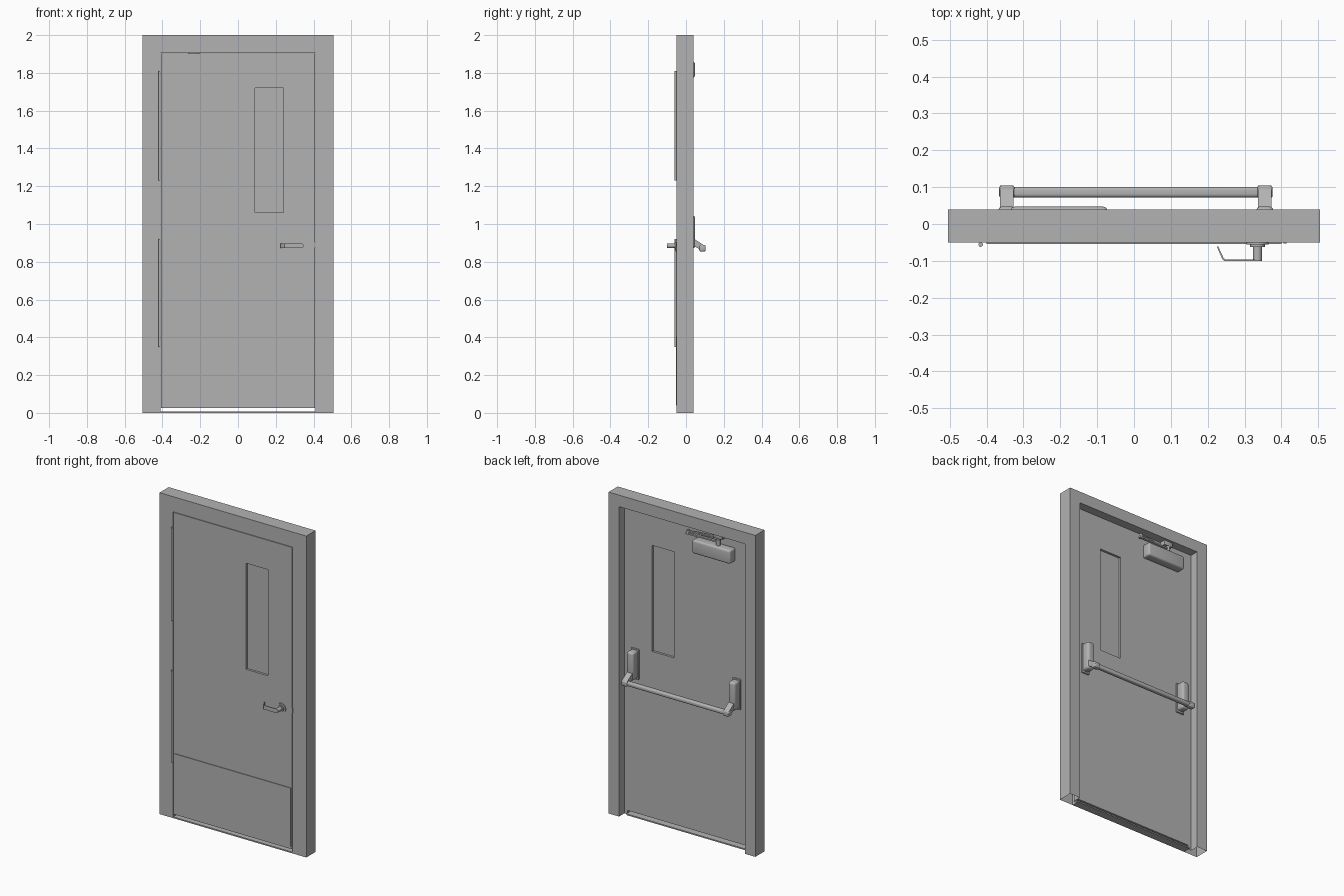
import bpy, bmesh, math
from mathutils import Vector, Matrix

if "Cube" in bpy.data.objects:
    bpy.data.objects.remove(bpy.data.objects["Cube"])

grey = bpy.data.materials.new("painted_steel_grey")
grey.diffuse_color = (0.45, 0.45, 0.45, 1)
grey.use_nodes = True
grey.node_tree.nodes["Principled BSDF"].inputs["Base Color"].default_value = grey.diffuse_color


def finish(name, bm, smooth=False):
    bmesh.ops.recalc_face_normals(bm, faces=bm.faces)
    me = bpy.data.meshes.new(name)
    bm.to_mesh(me)
    bm.free()
    ob = bpy.data.objects.new(name, me)
    bpy.context.collection.objects.link(ob)
    me.materials.append(grey)
    if smooth:
        bpy.context.view_layer.objects.active = ob
        ob.select_set(True)
        bpy.ops.object.shade_smooth_by_angle(angle=math.radians(35))
        ob.select_set(False)
    return ob


def box_mesh(x, y, z):
    """Box from (min, max) pairs."""
    bm = bmesh.new()
    bmesh.ops.create_cube(bm, size=1)
    for v in bm.verts:
        v.co = [sum(r) / 2 + c * (r[1] - r[0]) for r, c in zip((x, y, z), v.co)]
    return bm


def box(name, x, y, z, bevel=0, segments=3):
    bm = box_mesh(x, y, z)
    if bevel:
        bmesh.ops.bevel(bm, geom=bm.edges[:], offset=bevel, segments=segments,
                        profile=0.5, affect='EDGES')
    return finish(name, bm, bevel > 0)


def rod(name, a, b, r, sides=24):
    a, b = Vector(a), Vector(b)
    bm = bmesh.new()
    rot = (b - a).to_track_quat('Z', 'Y').to_matrix().to_4x4()
    bmesh.ops.create_cone(bm, cap_ends=True, segments=sides, radius1=r, radius2=r,
                          depth=(b - a).length,
                          matrix=Matrix.Translation((a + b) / 2) @ rot)
    return finish(name, bm, True)


def prism(name, pts, axis, lo, hi):
    """Extrude a 2D outline along x (points y,z) or z (points x,y)."""
    bm = bmesh.new()
    rings = []
    for h in (lo, hi):
        rings.append([bm.verts.new((h, p, q) if axis == 'x' else (p, q, h))
                      for p, q in pts])
    n = len(pts)
    for i in range(n):
        j = (i + 1) % n
        bm.faces.new((rings[0][i], rings[0][j], rings[1][j], rings[1][i]))
    for r in rings:
        bm.faces.new(r)
    return finish(name, bm, True)


# Frame: rebated section swept round jambs and head, hollow at the feet
section = [(0, -.05), (.094, -.05), (.094, -.014), (.072, -.014), (.072, .04), (0, .04)]
bm = bmesh.new()
stations = []
for side, top in ((-1, 0), (-1, 1), (1, 1), (1, 0)):
    stations.append([bm.verts.new((side * (.505 - d), y, (2 - d) if top else 0))
                     for d, y in section])
for s, t in zip(stations, stations[1:]):
    for i in range(6):
        j = (i + 1) % 6
        bm.faces.new((s[i], s[j], t[j], t[i]))
finish("door_frame", bm)

# Door leaf with a recessed window on both faces
bm = box_mesh((-.408, .408), (-.05, -.01), (.025, 1.903))
for co, no in (((.09, 0, 0), (1, 0, 0)), ((.24, 0, 0), (1, 0, 0)),
               ((0, 0, 1.06), (0, 0, 1)), ((0, 0, 1.72), (0, 0, 1))):
    bmesh.ops.bisect_plane(bm, geom=bm.verts[:] + bm.edges[:] + bm.faces[:],
                           plane_co=co, plane_no=no)
bmesh.ops.recalc_face_normals(bm, faces=bm.faces)
panes = []
for f in bm.faces:
    c = f.calc_center_median()
    if abs(f.normal.y) > .9 and .09 < c.x < .24 and 1.06 < c.z < 1.72:
        panes.append(f)
bmesh.ops.inset_individual(bm, faces=panes, thickness=0, depth=-.014)
finish("door_leaf", bm)

# Kick plate, threshold, latch plate
box("kick_plate", (-.4, .4), (-.054, -.05), (.04, .405))
box("threshold", (-.411, .411), (-.05, 0), (0, .008))
box("latch_plate", (.405, .414), (-.053, -.03), (.875, .905))

# Hinge barrels
for i, (lo, hi) in enumerate(((.35, .92), (1.23, 1.81))):
    rod(f"hinge_barrel_{i}", (-.416, -.056, lo), (-.416, -.056, hi), .006, 16)

# Lever handle
hx, hz = .335, .885
rod("handle_rose", (hx, -.05, hz), (hx, -.056, hz), .03, 32)
rod("handle_collar", (hx, -.056, hz), (hx, -.062, hz), .02, 32)
rod("handle_spindle", (hx, -.055, hz), (hx, -.101, hz), .0125)
prism("handle_lever", [(hx, -.101), (.246, -.101), (.24, -.096), (.225, -.062),
                       (.228, -.06), (.243, -.092), (.248, -.096), (hx, -.096)],
      'z', hz - .0125, hz + .0125)

# Panic bar: end housings, sloping arms, end caps and cross bar
for side, cx in (("left", -.345), ("right", .355)):
    box(f"panic_base_{side}", (cx - .027, cx + .027), (-.012, 0), (.86, 1.05), .004, 2)
    box(f"panic_housing_{side}", (cx - .024, cx + .024), (-.01, .048), (.87, 1.045), .014, 4)
    prism(f"panic_arm_{side}", [(.02, .915), (.045, .92), (.1, .884), (.104, .872),
                                (.094, .858), (.08, .862), (.02, .895)],
          'x', cx - .018, cx + .018)
    box(f"panic_cap_{side}", (cx - .021, cx + .021), (.07, .104), (.855, .888), .007)
box("panic_cross_bar", (-.36, .37), (.072, .101), (.859, .885), .009, 4)

# Door closer: body, spindle, folding arm and head bracket
box("closer_body", (-.335, -.072), (-.012, .047), (1.775, 1.86), .012, 4)
rod("closer_spindle", (-.235, .018, 1.85), (-.235, .018, 1.897), .012)
rod("closer_pivot", (-.03, .022, 1.875), (-.03, .022, 1.9), .01)


def arm(name, a, b, w, lo, hi):
    a, b = Vector(a), Vector(b)
    n = (b - a).orthogonal().normalized() * w
    prism(name, [a + n, b + n, b - n, a - n], 'z', lo, hi)


arm("closer_main_arm", (-.24, .018), (-.02, .024), .008, 1.877, 1.886)
arm("closer_fore_arm", (-.03, .024), (-.22, -.004), .007, 1.89, 1.898)
box("closer_bracket", (-.265, -.205), (-.013, .025), (1.9, 1.93), .003, 2)
